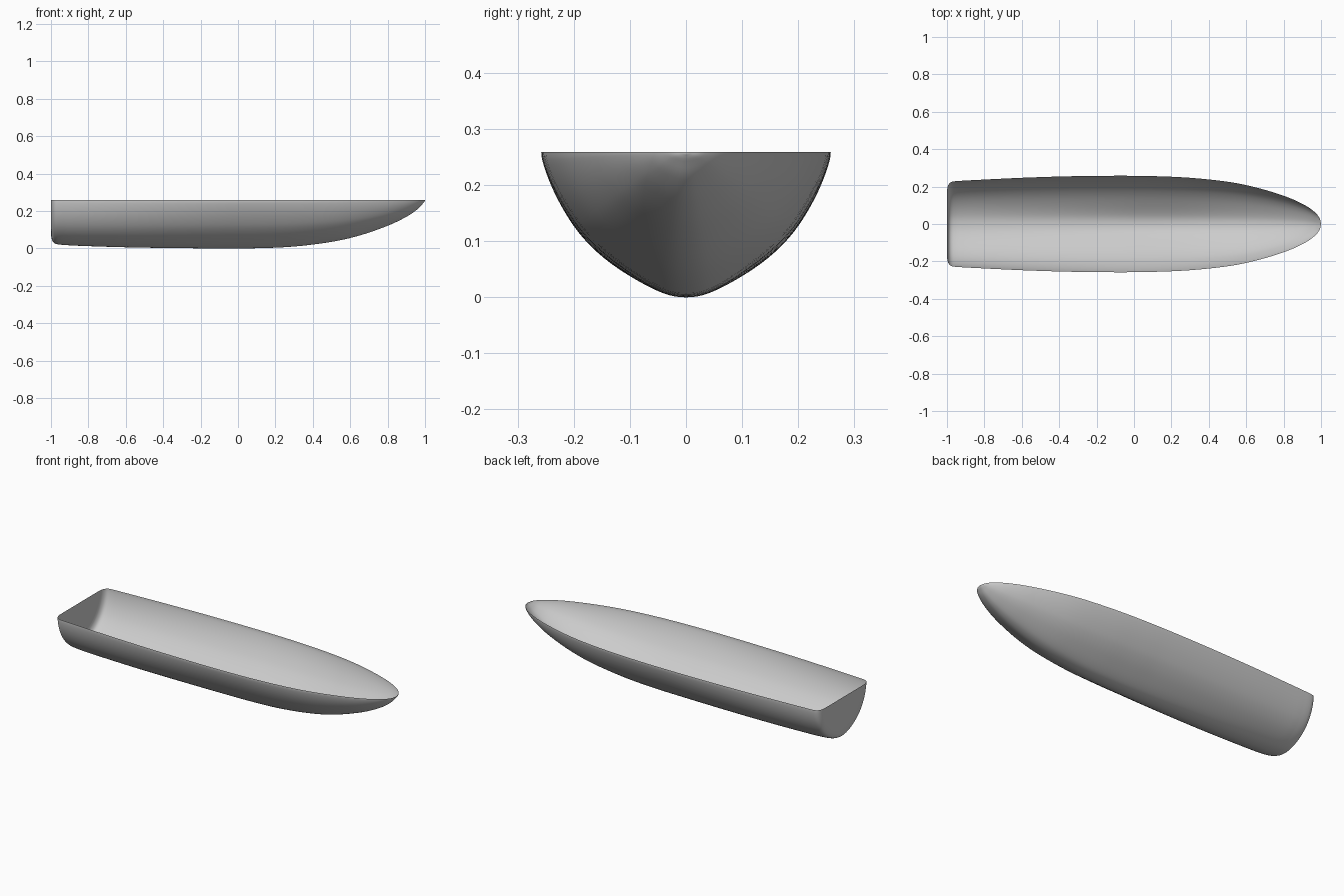
import bpy
import bmesh
import math
from mathutils import Vector

if "Cube" in bpy.data.objects:
    bpy.data.objects.remove(bpy.data.objects["Cube"])

RIM = 0.259  # height of the flat rim


def smooth_path(points, steps):
    """Catmull-Rom curve through the points."""
    pts = [Vector(p) for p in points]
    out = []
    for i in range(len(pts) - 1):
        p1, p2 = pts[i], pts[i + 1]
        p0 = pts[i - 1] if i > 0 else p1 * 2 - p2
        p3 = pts[i + 2] if i + 2 < len(pts) else p2 * 2 - p1
        for s in range(steps):
            t = s / steps
            out.append(0.5 * (2 * p1 + (p2 - p0) * t
                              + (2 * p0 - 5 * p1 + 4 * p2 - p3) * t * t
                              + (3 * p1 - p0 - 3 * p2 + p3) * t ** 3))
    out.append(pts[-1])
    return out


# Half cross-section amidships, keel to rim: (y, z, 0)
half = smooth_path([(-.03, .004, 0), (0, 0, 0), (.03, .004, 0), (.06, .017, 0),
                    (.097, .040, 0), (.143, .074, 0), (.18, .109, 0),
                    (.205, .141, 0), (.228, .178, 0), (.245, .213, 0),
                    (.256, .244, 0), (.258, RIM, 0)], 3)[3:]
section = [(p.x / .258, (p.y - RIM) / RIM) for p in half]
section = [(-y, z) for y, z in reversed(section[1:])] + section


def section_point(y, z, x):
    """Blend the midship section towards a rounder one at stern and bow."""
    w = .6 * min(1, max(0, -x / .9)) + .3 * min(1, max(0, (x - .2) / .6))
    a = math.atan2(-z, abs(y))
    c, s = math.cos(a) ** (2 / 2.15), max(0, math.sin(a)) ** (2 / 2.15)
    return y + (math.copysign(c, y) - y) * w, z + (-s - z) * w


# Stations: (x, half beam, depth below the rim)
body = smooth_path([(-.95, .2295, .239), (-.85, .235, .245), (-.6, .247, .253),
                    (-.35, .255, .257), (-.1, .258, .259), (.1, .256, .258),
                    (.3, .247, .249), (.5, .226, .224), (.65, .196, .190),
                    (.8, .151, .138), (.9, .108, .090), (.96, .069, .049),
                    (.99, .035, .017), (1, .003, .003)], 5)
# Flat transom and its rounded edge
stern = [(-1, .001, .001), (-1, .08, .085), (-1, .15, .156)]
stern += smooth_path([(-.999, .185, .192), (-.995, .203, .211),
                      (-.986, .218, .227), (-.972, .2262, .235),
                      (-.95, .2295, .239)], 4)
stations = [tuple(p) for p in stern[:-1] + body]

# Open hull shell lofted through all stations
bm = bmesh.new()
rows = []
for x, b, d in stations:
    row = []
    for y, z in section:
        y, z = section_point(y, z, x)
        row.append(bm.verts.new((x, b * y, RIM + d * z)))
    rows.append(row)
for r0, r1 in zip(rows, rows[1:]):
    for j in range(len(section) - 1):
        bm.faces.new((r0[j], r0[j + 1], r1[j + 1], r1[j]))
# close the tiny holes at the transom centre and the bow tip
bm.faces.new(list(reversed(rows[0])))
bm.faces.new(rows[-1])
bm.normal_update()
if sum(f.normal.z * f.calc_area() for f in bm.faces) > 0:
    bmesh.ops.reverse_faces(bm, faces=bm.faces[:])
for f in bm.faces:
    f.smooth = True

mesh = bpy.data.meshes.new("boat_hull")
bm.to_mesh(mesh)
bm.free()
hull = bpy.data.objects.new("boat_hull", mesh)
bpy.context.collection.objects.link(hull)

grey = bpy.data.materials.new("light grey")
grey.diffuse_color = (.6, .6, .6, 1)
grey.use_nodes = True
grey.node_tree.nodes["Principled BSDF"].inputs["Base Color"].default_value = grey.diffuse_color
mesh.materials.append(grey)
